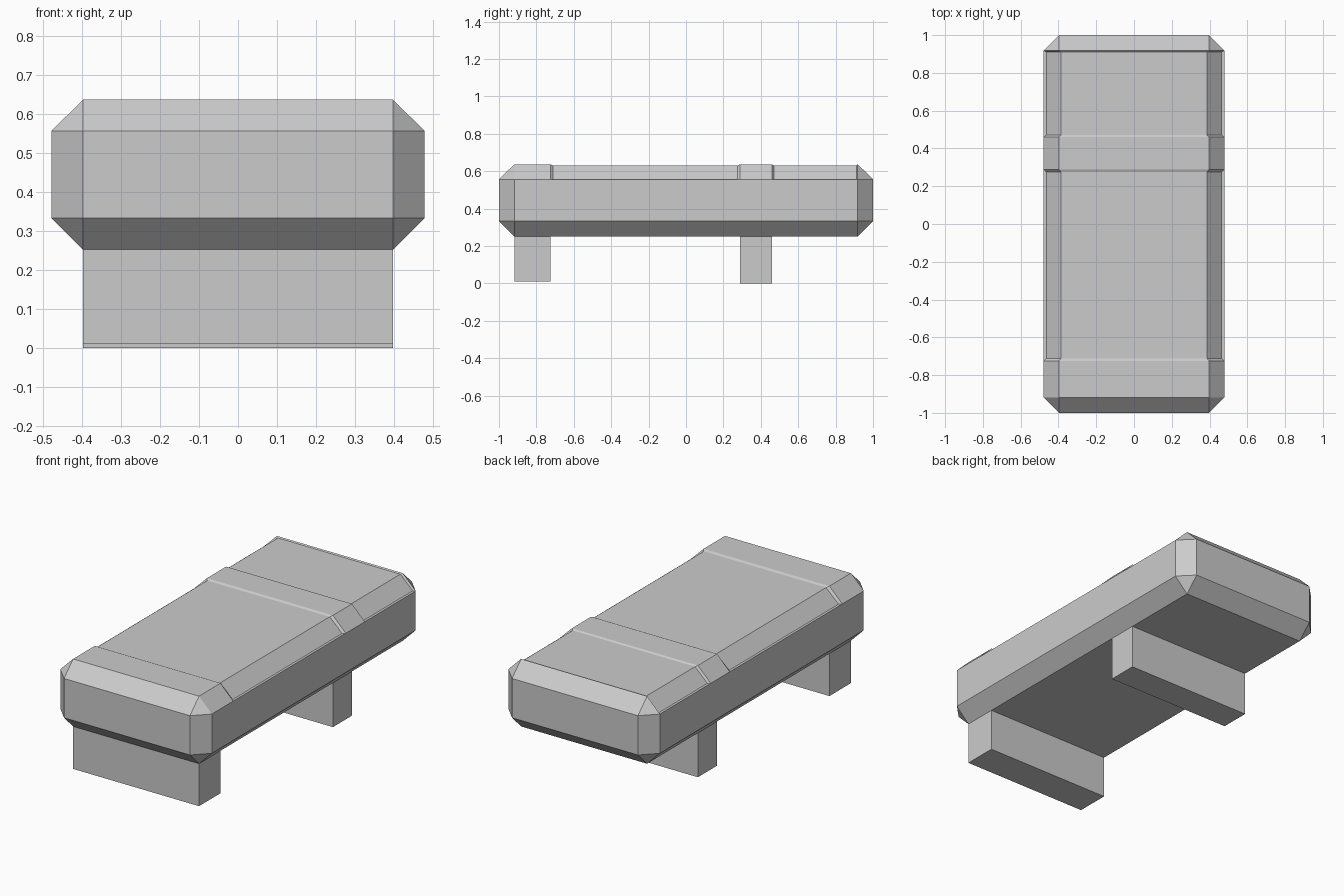
import bpy, bmesh

if "Cube" in bpy.data.objects:
    bpy.data.objects.remove(bpy.data.objects["Cube"])


def new_object(name, bm):
    bmesh.ops.remove_doubles(bm, verts=bm.verts, dist=0.0005)
    bmesh.ops.dissolve_limit(bm, angle_limit=0.005, verts=bm.verts, edges=bm.edges)
    bmesh.ops.recalc_face_normals(bm, faces=bm.faces)
    mesh = bpy.data.meshes.new(name)
    bm.to_mesh(mesh)
    bm.free()
    obj = bpy.data.objects.new(name, mesh)
    bpy.context.collection.objects.link(obj)
    return obj


def box(name, x, y, z):
    bm = bmesh.new()
    bmesh.ops.create_cube(bm, size=1)
    for v in bm.verts:
        v.co = [lo + (hi - lo) * (c + 0.5) for c, (lo, hi) in zip(v.co, (x, y, z))]
    return new_object(name, bm)


# Right half of each cross-section, bottom to top (x, z)
END = [(0.397, 0.333), (0.397, 0.333), (0.397, 0.557), (0.397, 0.557), (0.397, 0.557)]
FULL = [(0.397, 0.252), (0.478, 0.333), (0.478, 0.557), (0.478, 0.557), (0.397, 0.637)]
INSET = [(0.397, 0.252), (0.478, 0.333), (0.478, 0.557), (0.464, 0.557), (0.386, 0.631)]

# Bench top: chamfered slab with two shallow recessed stretches
stations = [(-1, END), (-0.918, FULL), (-0.725, FULL), (-0.711, INSET),
            (0.275, INSET), (0.288, FULL), (0.46, FULL), (0.47, INSET),
            (0.911, INSET), (0.918, FULL), (1, END)]
bm = bmesh.new()
rings = []
for y, half in stations:
    section = half + [(-x, z) for x, z in reversed(half)]
    rings.append([bm.verts.new((x, y, z)) for x, z in section])
for a, b in zip(rings, rings[1:]):
    for i in range(len(a)):
        j = (i + 1) % len(a)
        bm.faces.new((a[i], a[j], b[j], b[i]))
bm.faces.new(rings[0])
bm.faces.new(rings[-1])
new_object("bench_top", bm)

# Block legs
box("front_leg", (-0.397, 0.397), (-0.918, -0.725), (0.01, 0.252))
box("rear_leg", (-0.397, 0.397), (0.288, 0.46), (0.0, 0.252))
